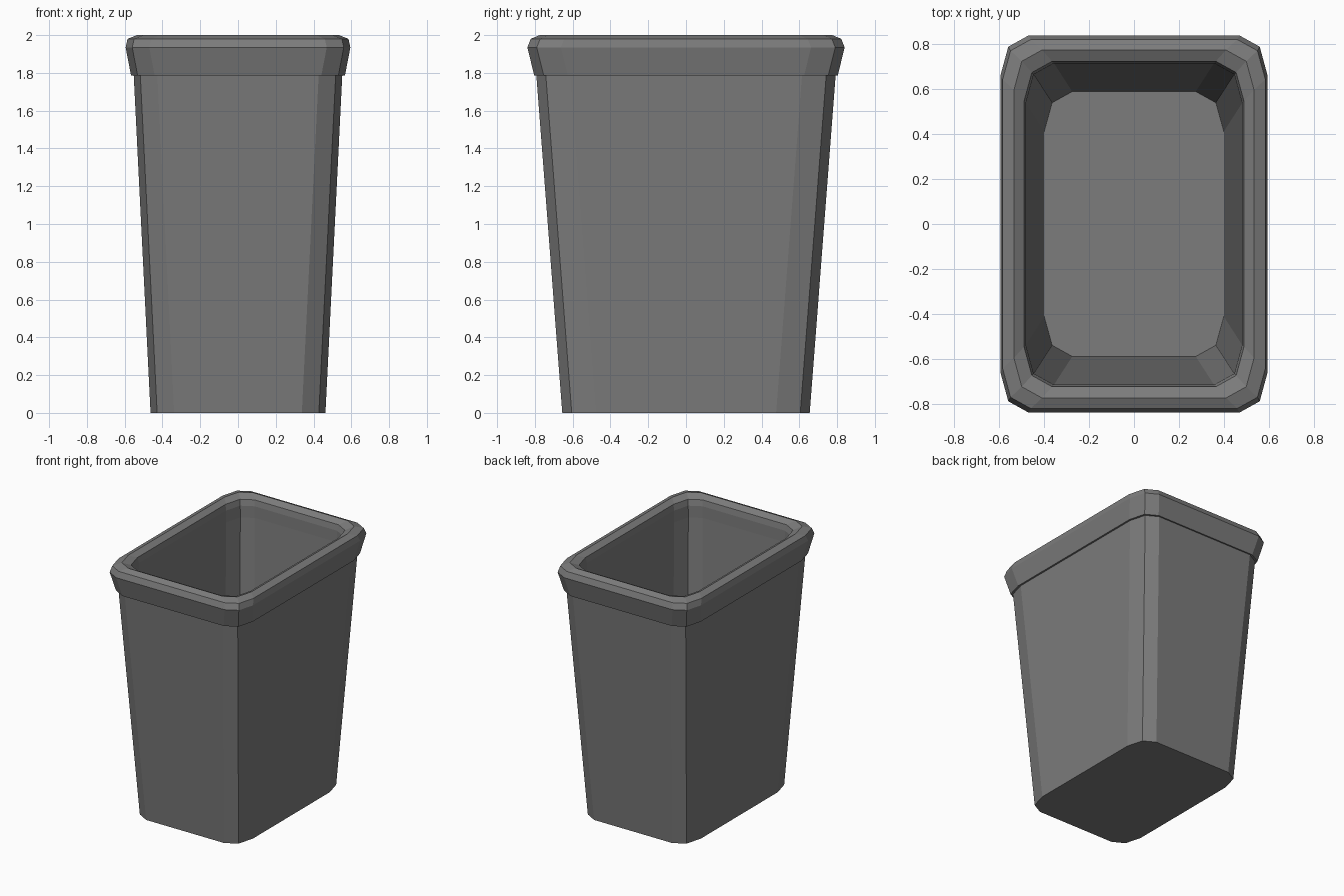
import bpy, bmesh

if "Cube" in bpy.data.objects:
    bpy.data.objects.remove(bpy.data.objects["Cube"])


def ring(bm, hx, hy, z):
    """Rectangle with two-segment rounded corners, counter-clockwise."""
    corner = [(hx, hy - 0.178), (hx - 0.035, hy - 0.05), (hx - 0.125, hy)]
    pts = []
    for sx, sy in ((1, 1), (-1, 1), (-1, -1), (1, -1)):
        c = [(x * sx, y * sy) for x, y in corner]
        pts += c if sx * sy > 0 else c[::-1]
    return [bm.verts.new((x, y, z)) for x, y in pts]


def loft(name, profile, mat, cap_start=False, cap_end=False, closed=False):
    bm = bmesh.new()
    rings = [ring(bm, *p) for p in profile]
    pairs = list(zip(rings, rings[1:]))
    if closed:
        pairs.append((rings[-1], rings[0]))
    for a, b in pairs:
        n = len(a)
        for i in range(n):
            j = (i + 1) % n
            bm.faces.new((a[i], a[j], b[j], b[i]))
    if cap_start:
        bm.faces.new(rings[0][::-1])
    if cap_end:
        bm.faces.new(rings[-1])
    bm.normal_update()
    me = bpy.data.meshes.new(name)
    bm.to_mesh(me)
    bm.free()
    me.materials.append(mat)
    ob = bpy.data.objects.new(name, me)
    bpy.context.collection.objects.link(ob)
    return ob


grey = bpy.data.materials.new("grey plastic")
grey.diffuse_color = (0.2, 0.2, 0.2, 1)
grey.use_nodes = True
grey.node_tree.nodes["Principled BSDF"].inputs["Base Color"].default_value = grey.diffuse_color

# Tapered bin: outer wall, flared rolled rim, inner wall and floor in one skin
loft("bin", [
    (0.463, 0.655, 0.0),
    (0.552, 0.792, 1.785),    # top of outer wall
    (0.566, 0.803, 1.785),    # underside of the rim
    (0.595, 0.840, 1.935),    # widest part of the rim
    (0.585, 0.822, 1.980),
    (0.535, 0.775, 2.0),      # rim crest
    (0.490, 0.725, 1.975),
    (0.482, 0.716, 1.93),     # inner lip
    (0.480, 0.714, 1.84),
    (0.400, 0.590, 0.06),     # floor edge
], grey, cap_start=True, cap_end=True)
